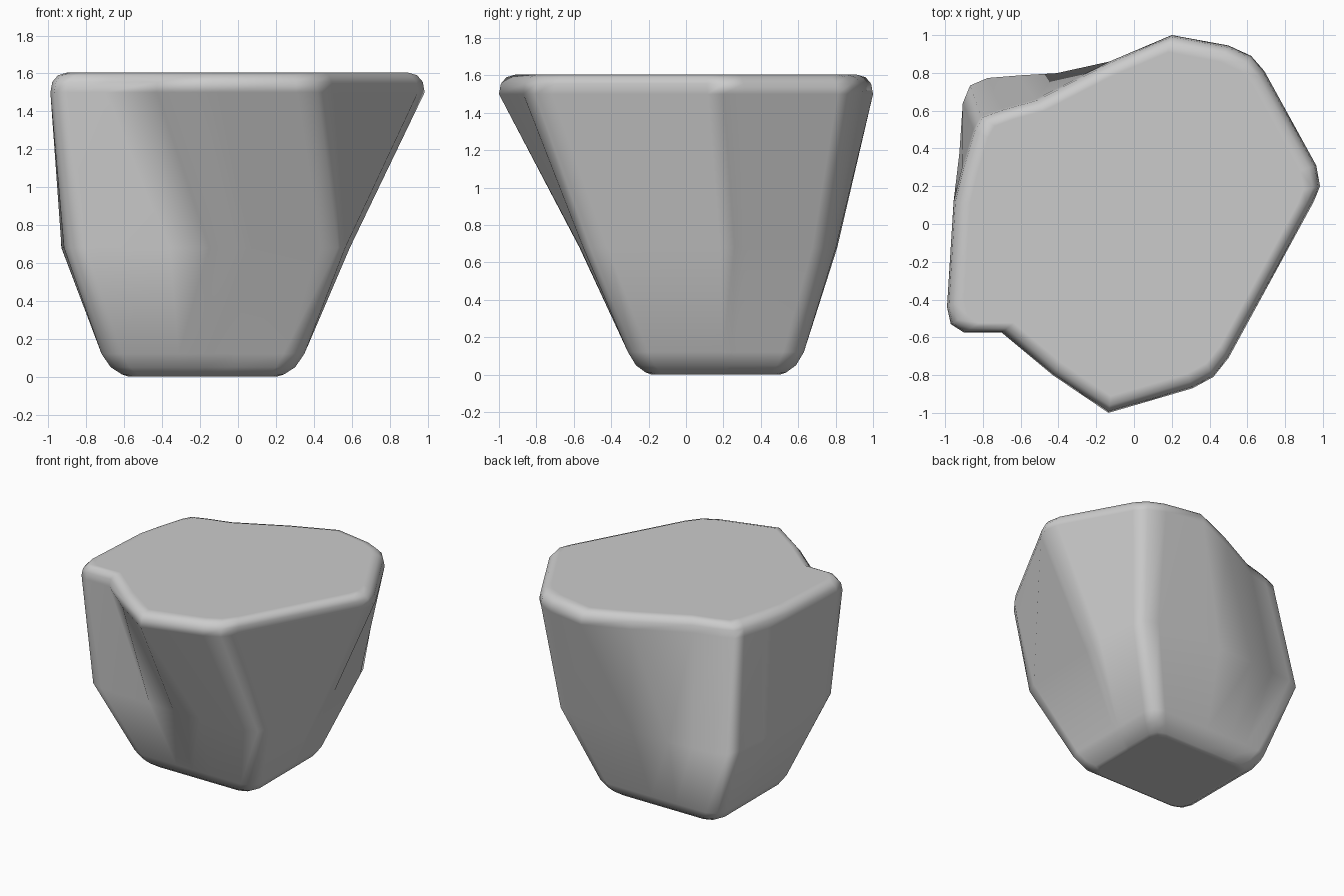
import bpy
import bmesh
from mathutils import Vector

if "Cube" in bpy.data.objects:
    bpy.data.objects.remove(bpy.data.objects["Cube"])

# Top outline: each side = 3 rounded-corner points followed by 3 side points
TOP = [
    (-0.99, -0.44), (-0.97, -0.53), (-0.90, -0.575), (-0.70, -0.575), (-0.43, -0.80), (-0.135, -1.0),
    (0.31, -0.87), (0.42, -0.81), (0.50, -0.71), (0.95, 0.115), (0.985, 0.20), (0.965, 0.31),
    (0.69, 0.81), (0.62, 0.89), (0.50, 0.945), (0.20, 1.0), (-0.13, 0.86), (-0.52, 0.66),
    (-0.70, 0.61), (-0.81, 0.57), (-0.85, 0.50), (-0.91, 0.30), (-0.955, 0.12), (-0.975, -0.20),
]
# Where the side points sit along the front, right, back and left sides below
SPACING = [(0.35, 0.52, 0.70), (0.55, 0.62, 0.69), (0.45, 0.70, 0.86), (0.25, 0.48, 0.72)]


def rounded_quad(corners, r, bulge=0.0):
    """Outline matching TOP: three points per corner and three per side."""
    c = [Vector(p) for p in corners]
    pts = []
    for i in range(4):
        before = (c[i - 1] - c[i]).normalized() * r
        after = (c[(i + 1) % 4] - c[i]).normalized() * r
        start = c[i] + after
        end = c[(i + 1) % 4] - after
        out = Vector((after.y, -after.x)).normalized() * bulge
        pts += [c[i] + before, c[i] + (before + after) * 0.29, start]
        pts += [start.lerp(end, t) + out * 4 * t * (1 - t) for t in SPACING[i]]
    return pts


def scaled(pts, centre, s):
    o = Vector(centre)
    return [o + (Vector(p) - o) * s for p in pts]


base = rounded_quad([(-0.72, -0.31), (0.35, -0.31), (0.35, 0.63), (-0.72, 0.63)], 0.11)
mid = rounded_quad([(-0.92, -0.55), (0.565, -0.55), (0.575, 0.805), (-0.905, 0.77)], 0.13, 0.02)
base_c = (-0.185, 0.16)

# Stack of outlines from the rounded foot to the rounded top rim
rings = [
    (0.0, scaled(base, base_c, 0.73)),
    (0.012, scaled(base, base_c, 0.80)),
    (0.05, scaled(base, base_c, 0.91)),
    (0.12, base),
    (0.68, mid),
    (1.50, TOP),
    (1.555, scaled(TOP, (0, 0), 0.99)),
    (1.59, scaled(TOP, (0, 0), 0.96)),
    (1.605, scaled(TOP, (0, 0), 0.91)),
]

# Rock body
bm = bmesh.new()
loops = [[bm.verts.new((p[0], p[1], z)) for p in pts] for z, pts in rings]
n = len(TOP)
for lo, hi in zip(loops, loops[1:]):
    for i in range(n):
        j = (i + 1) % n
        bm.faces.new((lo[i], lo[j], hi[j], hi[i]))
bm.faces.new(loops[0][::-1])
bm.faces.new(loops[-1])
bmesh.ops.recalc_face_normals(bm, faces=bm.faces)
for f in bm.faces:
    f.smooth = True

mesh = bpy.data.meshes.new("rock")
bm.to_mesh(mesh)
bm.free()
rock = bpy.data.objects.new("rock", mesh)
bpy.context.collection.objects.link(rock)

# Keep the broad faces flat and only the rounded edges shaded smooth
weighted = rock.modifiers.new("flat_faces", 'WEIGHTED_NORMAL')
weighted.weight = 80
